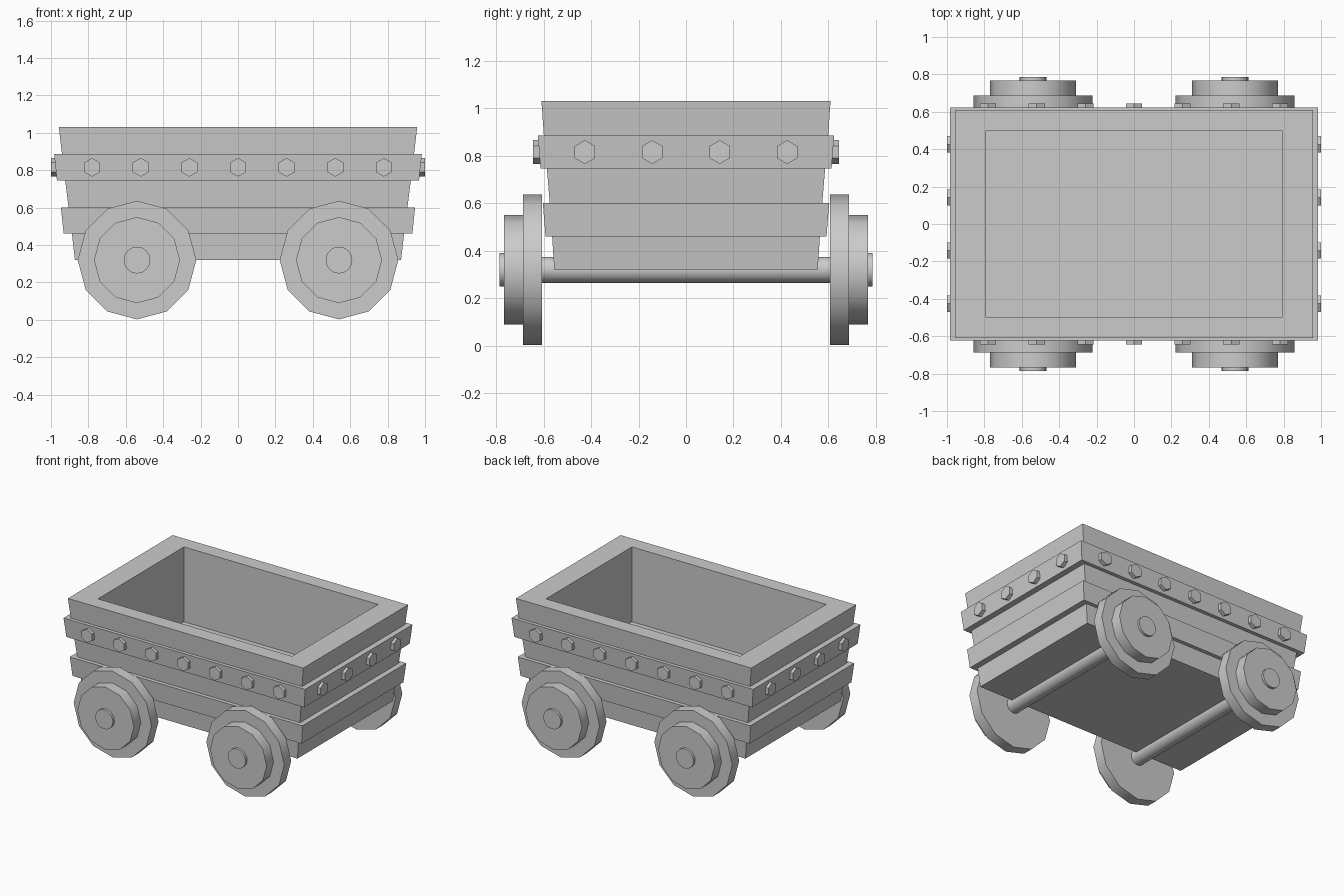
import bpy, bmesh
from math import pi, radians
from mathutils import Matrix

if "Cube" in bpy.data.objects:
    bpy.data.objects.remove(bpy.data.objects["Cube"])


def finish(bm, name):
    bmesh.ops.recalc_face_normals(bm, faces=bm.faces)
    me = bpy.data.meshes.new(name)
    bm.to_mesh(me)
    bm.free()
    ob = bpy.data.objects.new(name, me)
    bpy.context.collection.objects.link(ob)
    return ob


def rect_loft(name, levels):
    """Loft rectangles given as (half x, half y, z), capped at both ends."""
    bm = bmesh.new()
    rings = [[bm.verts.new((sx * hx, sy * hy, z))
              for sx, sy in ((-1, -1), (1, -1), (1, 1), (-1, 1))]
             for hx, hy, z in levels]
    for a, b in zip(rings, rings[1:]):
        for i in range(4):
            j = (i + 1) % 4
            bm.faces.new((a[i], a[j], b[j], b[i]))
    bm.faces.new(rings[0])
    bm.faces.new(rings[-1])
    return finish(bm, name)


def cylinder(name, axis, center, radius, length, sides, turn=0.0, smooth=None):
    """Cylinder along x or y; turn spins it about its own axis."""
    rot = Matrix.Rotation(pi / 2, 4, 'Y' if axis == 'x' else 'X')
    bm = bmesh.new()
    bmesh.ops.create_cone(bm, cap_ends=True, segments=sides, radius1=radius,
                          radius2=radius, depth=length,
                          matrix=Matrix.Translation(center) @ rot @ Matrix.Rotation(turn, 4, 'Z'))
    ob = finish(bm, name)
    if smooth:
        bpy.ops.object.select_all(action='DESELECT')
        ob.select_set(True)
        bpy.context.view_layer.objects.active = ob
        bpy.ops.object.shade_smooth_by_angle(angle=radians(smooth))
    return ob


# Tapered tub with two raised plank bands and a straight-walled hollow
rect_loft("cart_tub", [
    (0.872, 0.555, 0.32), (0.888, 0.564, 0.46),
    (0.932, 0.592, 0.46), (0.947, 0.603, 0.60),
    (0.906, 0.574, 0.60), (0.924, 0.586, 0.745),
    (0.968, 0.613, 0.745), (0.983, 0.624, 0.885),
    (0.941, 0.599, 0.885), (0.958, 0.609, 1.03),
    (0.79, 0.50, 1.03), (0.79, 0.50, 0.48)])

# Axles, wheels, hubs and caps
AXLE_Z = 0.319
for end, x in (("left", -0.54), ("right", 0.54)):
    cylinder(f"{end}_axle", 'y', (x, 0, AXLE_Z), 0.055, 1.24, 32, smooth=40)
    for side, s in (("front", -1), ("back", 1)):
        tag = f"{side}_{end}"
        for part, r, y0, y1, n in (("wheel", 0.317, 0.606, 0.686, 12),
                                   ("wheel_hub", 0.23, 0.68, 0.767, 12),
                                   ("axle_cap", 0.071, 0.76, 0.785, 32)):
            cylinder(f"{tag}_{part}", 'y', (x, s * (y0 + y1) / 2, AXLE_Z),
                     r, y1 - y0, n, smooth=40)

# Hexagonal bolts around the upper band
BOLT_Z, BOLT_R = 0.815, 0.05
for s in (-1, 1):
    for i in range(7):
        cylinder("long_side_bolt", 'y', (0.26 * (i - 3), s * 0.622, BOLT_Z),
                 BOLT_R, 0.044, 6)
    for i in range(4):
        cylinder("short_side_bolt", 'x', (s * 0.978, 0.284 * (i - 1.5), BOLT_Z),
                 BOLT_R, 0.044, 6, turn=pi / 2)
